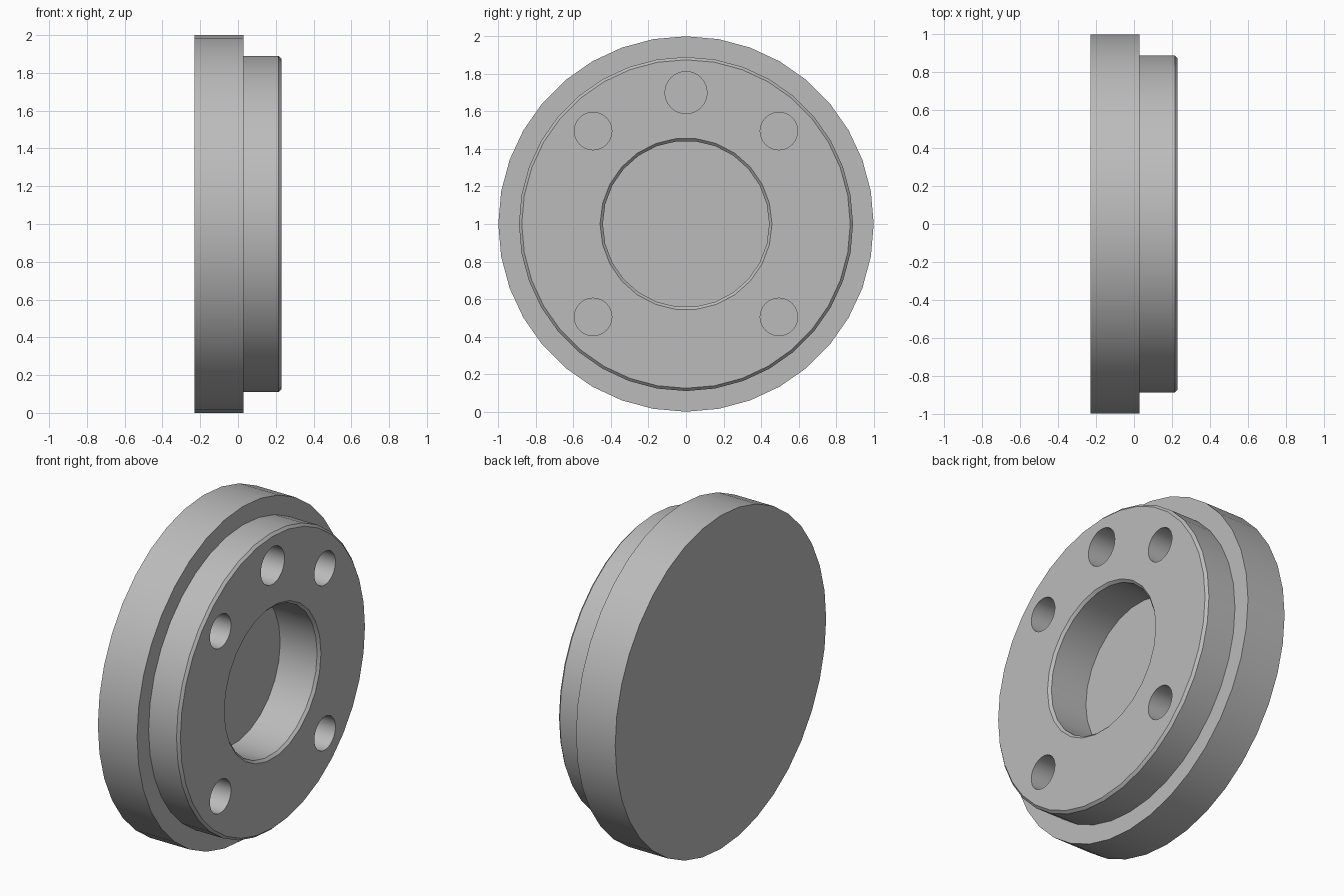
import bpy, bmesh
from math import sin, cos, pi, radians

cube = bpy.data.objects.get("Cube")
if cube:
    bpy.data.objects.remove(cube, do_unlink=True)

grey = bpy.data.materials.new("plain grey")
grey.use_nodes = True
colour = (0.5, 0.5, 0.5, 1)
grey.diffuse_color = colour
grey.node_tree.nodes["Principled BSDF"].inputs["Base Color"].default_value = colour


def turned(name, profile, sides, y=0.0, z=1.0, offset=0.0):
    """Solid of revolution about an axis along x; profile is (x, radius) pairs."""
    bm = bmesh.new()
    rings = []
    for x, r in profile:
        angles = [2 * pi * (i + offset) / sides for i in range(sides)]
        rings.append([bm.verts.new((x, y + r * sin(a), z + r * cos(a))) for a in angles])
    for a, b in zip(rings, rings[1:]):
        for i in range(sides):
            j = (i + 1) % sides
            bm.faces.new((a[i], a[j], b[j], b[i]))
    bm.faces.new(rings[0])
    bm.faces.new(rings[-1])
    bmesh.ops.recalc_face_normals(bm, faces=bm.faces)
    mesh = bpy.data.meshes.new(name)
    bm.to_mesh(mesh)
    bm.free()
    mesh.materials.append(grey)
    obj = bpy.data.objects.new(name, mesh)
    bpy.context.scene.collection.objects.link(obj)
    return obj


# Wide flange with a raised, chamfered hub
FACE, FLOOR = 0.23, -0.03
hub = turned("flanged_hub", [(-FACE, 1), (0.03, 1), (0.03, 0.89),
                             (FACE - 0.015, 0.89), (FACE, 0.875)], 36)

# Central blind bore with a chamfered mouth
cutters = [turned("bore_cutter", [(FLOOR, 0.443), (FACE - 0.015, 0.443),
                                  (FACE + 0.015, 0.473)], 26, offset=0.5)]

# Four corner holes and one larger hole at the top
holes = [(sy * 0.495, 1 + sz * 0.495, 0.1) for sy in (-1, 1) for sz in (-1, 1)]
holes.append((0, 1.7, 0.112))
for y, z, r in holes:
    cutters.append(turned("hole_cutter", [(FLOOR, r), (FACE + 0.05, r)], 32, y, z))

# Cut the recesses and apply the cuts
for cutter in cutters:
    mod = hub.modifiers.new("cut", "BOOLEAN")
    mod.operation = "DIFFERENCE"
    mod.solver = "EXACT"
    mod.object = cutter
    cutter.hide_render = True
bpy.ops.object.select_all(action="DESELECT")
bpy.context.view_layer.objects.active = hub
hub.select_set(True)
for mod in list(hub.modifiers):
    bpy.ops.object.modifier_apply(modifier=mod.name)
for cutter in cutters:
    bpy.data.objects.remove(cutter, do_unlink=True)

bpy.ops.object.shade_smooth_by_angle(angle=radians(30))
